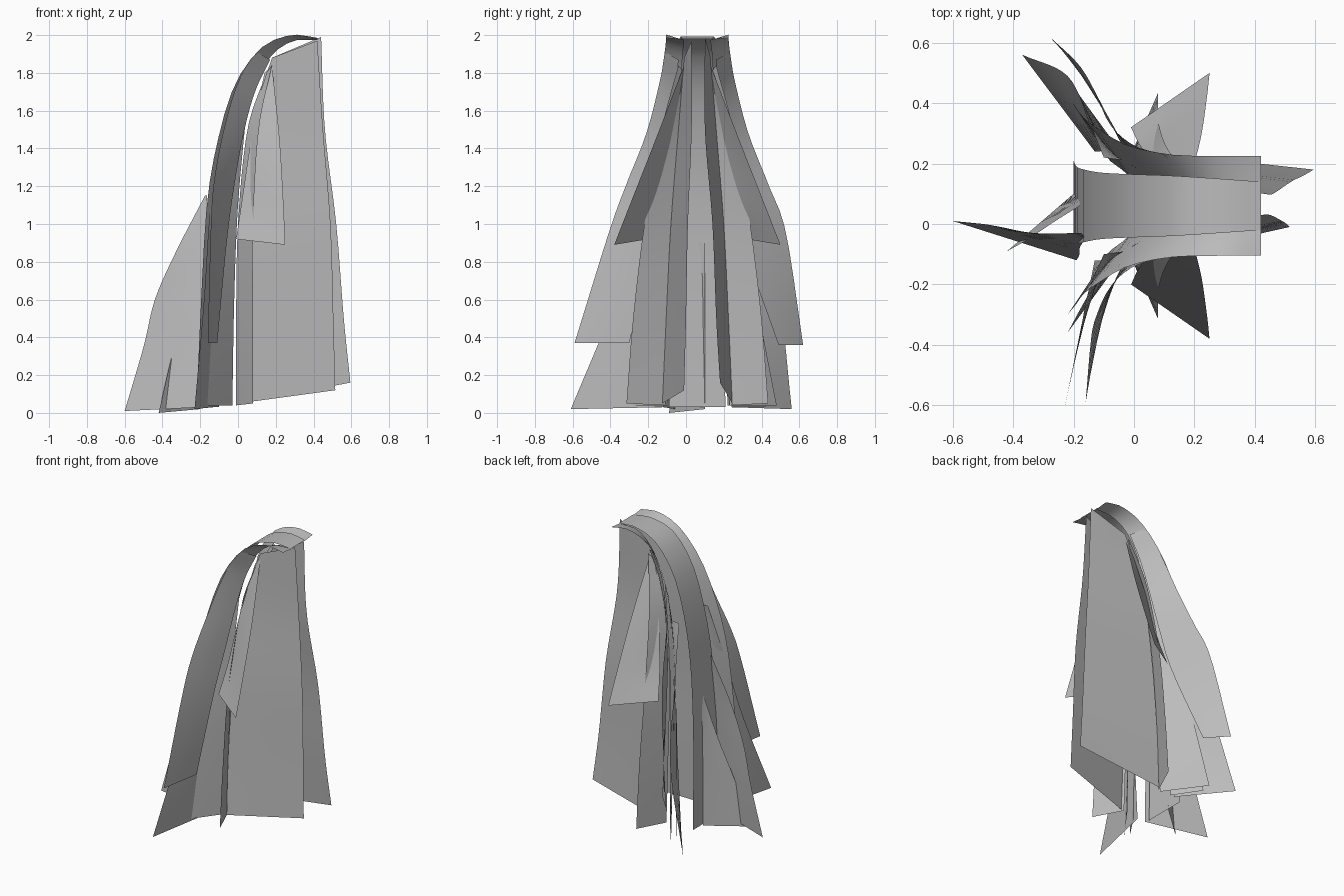
import bpy
from mathutils import Vector

MID = 0.06   # y of the fold line that the two sides mirror across
grey = bpy.data.materials.new("cloth grey")
grey.diffuse_color = (0.5, 0.5, 0.5, 1)


def spline(pts, n=18):
    """Smooth curve through the points, sampled evenly."""
    p = [Vector(q) for q in pts]
    p = [2 * p[0] - p[1]] + p + [2 * p[-1] - p[-2]]
    segs = len(p) - 3
    out = []
    for k in range(n + 1):
        u = k / n * segs
        i = min(int(u), segs - 1)
        t = u - i
        a, b, c, d = p[i:i + 4]
        out.append(0.5 * (2 * b + (c - a) * t + (2 * a - 5 * b + 4 * c - d) * t ** 2
                          + (3 * b - a - 3 * c + d) * t ** 3))
    return out


def panel(name, edge_a, edge_b, side=1, cols=3):
    """Cloth sheet lofted between two edges; points are (x, offset from fold line, z)."""
    A, B = spline(edge_a), spline(edge_b)
    verts, faces = [], []
    for a, b in zip(A, B):
        for c in range(cols + 1):
            v = a.lerp(b, c / cols)
            verts.append((v.x, MID + side * v.y, v.z))
    w = cols + 1
    for r in range(len(A) - 1):
        for c in range(cols):
            i = r * w + c
            f = (i, i + 1, i + w + 1, i + w)
            faces.append(f if side > 0 else f[::-1])
    me = bpy.data.meshes.new(name)
    me.from_pydata(verts, [], faces)
    me.materials.append(grey)
    ob = bpy.data.objects.new(name, me)
    bpy.context.collection.objects.link(ob)
    for p in me.polygons:
        p.use_smooth = True
    return ob


# Centre sheet arching over the crown and down the back
spine = [(.42, .08, 1.98), (.28, .09, 1.99), (.12, .1, 1.93), (-.02, .105, 1.74), (-.11, .11, 1.45),
         (-.165, .12, 1.1), (-.19, .13, .6), (-.2, .15, .03)]
panel("back_sheet", [(x, -h, z) for x, h, z in spine], spine)

for s, label in ((-1, "front"), (1, "rear")):
    front = s < 0
    # Shoulder strip beside the centre sheet, rising towards its outer edge
    panel(label + "_shoulder_strip",
          [(.42, .165, 1.985), (.28, .165, 2.0), (.12, .17, 1.93), (-.02, .2, 1.73), (-.11, .25, 1.43),
           (-.165, .29, 1.1), (-.195, .33, .6), (-.22, .36, .03)],
          [(.42, .07, 1.975), (.28, .07, 1.965), (.16, .08, 1.87), (.07, .085, 1.68), (.0, .09, 1.4),
           (-.04, .12, 1.05), (-.08, .15, .6), (-.1, .18, .03)], s)
    # Long flared flap, ending above the hem
    tip = (-.16, .65, .37) if front else (-.28, .56, .36)
    inner = (-.11, .36, .37) if front else (-.16, .43, .36)
    back = 0 if front else -.04
    panel(label + "_upper_flare",
          [(.1, .17, 1.91), (.0, .2, 1.75), (-.08, .27, 1.48),
           (-.13, .38, 1.2), (-.145 + back, .47, .95), tip],
          [(.17, .1, 1.87), (.09, .11, 1.7), (.03, .13, 1.48),
           (-.02, .17, 1.2), (-.06, .24, .9), inner], s)
    # Lower flare that reaches the hem
    tip = (-.23, .67, .02) if front else (-.37, .5, .02)
    panel(label + "_lower_flare",
          [(-.1, .16, 1.45), (-.15, .28, 1.05), (-.18 + back, .43, .6), tip],
          [(-.03, .15, 1.45), (-.07, .17, 1.05), (-.1, .18, .6), (-.13, .18, .03)], s)
    # Narrow back flare
    panel(label + "_narrow_flare",
          [(0, .13, 1.6), (-.09, .2, 1.1), (-.16, .31, .6), (-.22, .42, .04)],
          [(.05, .1, 1.65), (.0, .12, 1.1), (-.02, .14, .6), (-.03, .16, .04)], s)
    # Side fold
    panel(label + "_side_fold",
          [(.18, .1, 1.84), (.11, .19, 1.5), (.08, .28, 1.0), (.08, .34, .5), (.08, .375, .05)],
          [(.15, .07, 1.8), (.05, .09, 1.5), (0, .12, 1.0), (-.01, .15, .5), (-.01, .17, .04)], s)
    # Short pointed sleeve flap
    panel(label + "_sleeve_flap",
          [(.18, .07, 1.84), (.22, .22, 1.45), (.24, .35, 1.12), (.25, .44, .89)],
          [(.14, .07, 1.8), (.07, .14, 1.45), (.02, .2, 1.12), (-.01, .26, .92)], s)
    # Wide hanging side panel, leaning in towards the fold line at the top
    if front:
        open_edge = [(.42, .03, 1.97), (.45, .03, 1.5), (.49, .05, 1.0), (.505, .06, .5), (.515, .07, .12)]
    else:
        open_edge = [(.44, .04, 1.99), (.46, .04, 1.5), (.52, .08, 1.0), (.56, .1, .5), (.595, .12, .16)]
    panel(label + "_side_panel",
          [(.18, .07, 1.88), (.06, .1, 1.5), (.02, .14, 1.0), (.0, .165, .5), (.0, .185, .05)],
          open_edge, s)

# Tail fins at the back
panel("long_tail_fin",
      [(-.175, -.09, 1.15), (-.33, -.09, .85), (-.44, -.07, .6), (-.5, -.06, .35), (-.6, -.05, .01)],
      [(-.165, -.1, 1.15), (-.17, -.12, .85), (-.18, -.14, .6), (-.18, -.16, .35), (-.19, -.18, .03)])
panel("short_tail_fin",
      [(-.18, 0, .9), (-.26, -.05, .6), (-.35, -.11, .3), (-.42, -.15, 0)],
      [(-.17, .04, .9), (-.18, .04, .6), (-.19, .04, .3), (-.2, .04, .02)])
